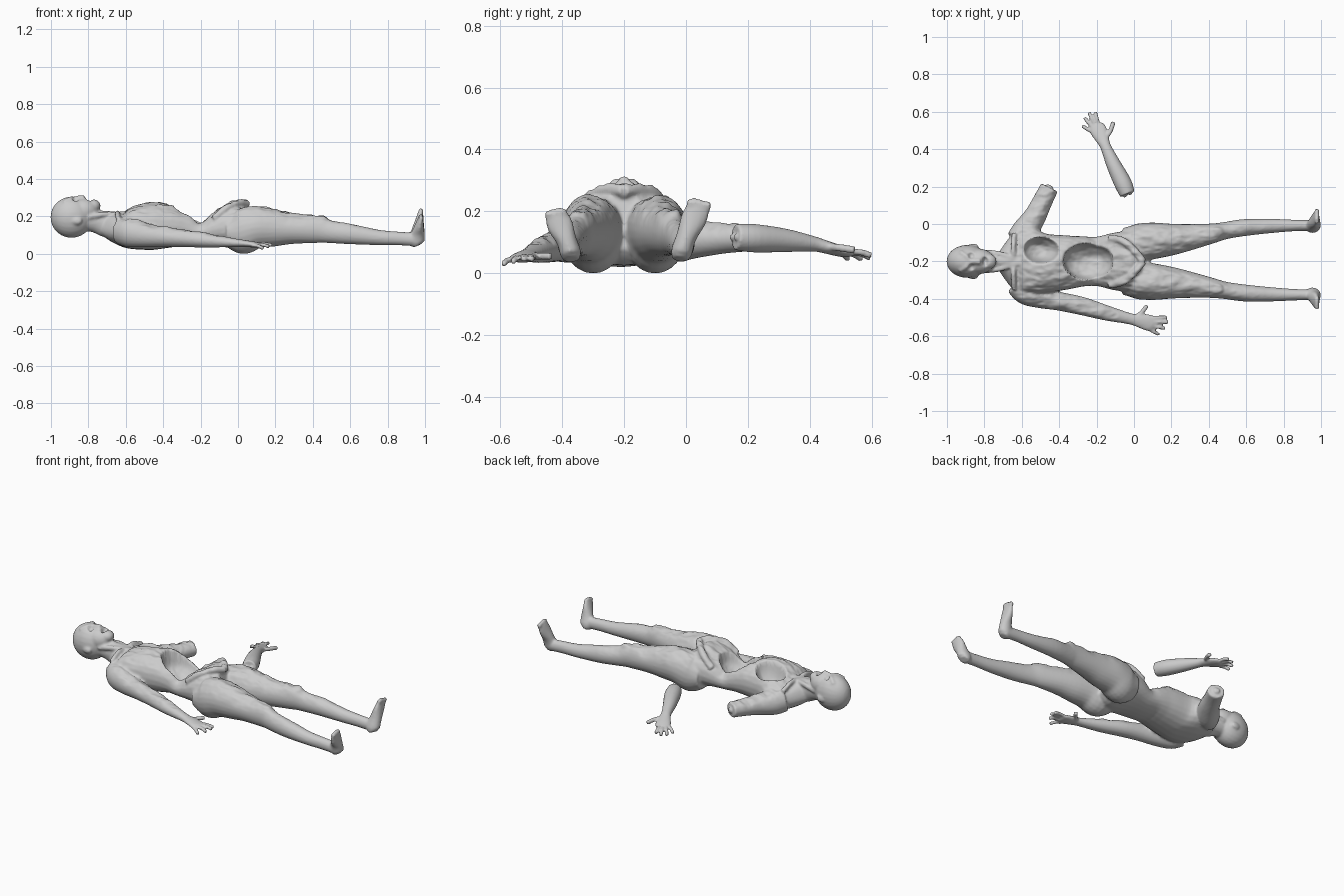
import bpy, bmesh, math
from mathutils import Vector, noise


def spline(rows, n=4):
    """Catmull-Rom interpolation through rows of numbers."""
    out = []
    for i in range(len(rows) - 1):
        p = [Vector(rows[max(0, min(len(rows) - 1, i + k))]) for k in (-1, 0, 1, 2)]
        for s in range(n):
            t = s / n
            out.append(0.5 * (2 * p[1] + (p[2] - p[0]) * t + (2 * p[0] - 5 * p[1] + 4 * p[2] - p[3]) * t * t
                              + (3 * p[1] - p[0] - 3 * p[2] + p[3]) * t ** 3))
    return out + [Vector(rows[-1])]


def tube(bm, rows, ref=(0, 0, 1), sides=24, power=1.0):
    """Loft of ellipses: rows are (x, y, z, side radius, radius along ref)."""
    pts = spline([tuple(r) for r in rows])
    rings = []
    for i, p in enumerate(pts):
        a, b = pts[max(0, i - 1)], pts[min(len(pts) - 1, i + 1)]
        t = (Vector(b[:3]) - Vector(a[:3])).normalized()
        h = Vector(ref).cross(t).normalized()
        u = t.cross(h)
        ring = []
        for k in range(sides):
            c, s = math.cos(2 * math.pi * k / sides), math.sin(2 * math.pi * k / sides)
            c, s = math.copysign(abs(c) ** power, c), math.copysign(abs(s) ** power, s)
            ring.append(bm.verts.new(Vector(p[:3]) + h * c * p[3] + u * s * p[4]))
        rings.append(ring)
    for r, q in zip(rings, rings[1:]):
        for k in range(sides):
            j = (k + 1) % sides
            bm.faces.new((r[k], r[j], q[j], q[k]))
    bm.faces.new(rings[0][::-1])
    bm.faces.new(rings[-1])


def rod(bm, pts, r):
    tube(bm, [(*p, r, r) for p in pts], sides=10)


def ball(bm, c, r):
    """Ellipsoid lofted along x."""
    steps = [math.pi * (k + .15) / 8.3 for k in range(9)]
    tube(bm, [(c[0] - r[0] * math.cos(a), c[1], c[2], r[1] * math.sin(a), r[2] * math.sin(a)) for a in steps])


def make(name, bm):
    me = bpy.data.meshes.new(name)
    bm.to_mesh(me)
    bm.free()
    ob = bpy.data.objects.new(name, me)
    bpy.context.collection.objects.link(ob)
    return ob


def bake(ob):
    """Apply the modifiers and shade smooth."""
    dg = bpy.context.evaluated_depsgraph_get()
    me = bpy.data.meshes.new_from_object(ob.evaluated_get(dg))
    ob.modifiers.clear()
    ob.data = me
    me.polygons.foreach_set("use_smooth", [True] * len(me.polygons))


def merge(ob, voxel):
    ob.modifiers.new("merge", 'REMESH').voxel_size = voxel
    bake(ob)


def soften(ob, n):
    s = ob.modifiers.new("soften", 'SMOOTH')
    s.factor, s.iterations = 0.5, n
    bake(ob)


def reshape(ob, func):
    """Set every vertex height to func(x, y, z, upward normal) in one batch."""
    me = ob.data
    n = len(me.vertices)
    co, no = [0.0] * (3 * n), [0.0] * (3 * n)
    me.vertices.foreach_get("co", co)
    me.vertices.foreach_get("normal", no)
    for i in range(0, 3 * n, 3):
        co[i + 2] = func(co[i], co[i + 1], co[i + 2], no[i + 2])
    me.vertices.foreach_set("co", co)
    me.update()


def fingers(bm, palm, tips, thumb):
    for base, tip in zip(palm, tips):
        a, b = Vector(base), Vector(tip)
        rod(bm, [a, a.lerp(b, .5) + Vector((0, 0, .006)), b], 0.0105)
    rod(bm, thumb, 0.0125)


body = bmesh.new()
# Torso
tube(body, [(-.71, -.2, .165, .055, .06), (-.645, -.2, .14, .15, .08), (-.58, -.2, .135, .185, .105),
            (-.48, -.21, .152, .16, .128), (-.36, -.205, .152, .145, .115), (-.28, -.2, .14, .135, .095),
            (-.2, -.2, .118, .132, .068), (-.1, -.2, .14, .155, .1), (0, -.2, .155, .16, .125),
            (.06, -.2, .17, .10, .09)], power=.9)
# Neck and head
tube(body, [(-.85, -.2, .19, .06, .06), (-.77, -.2, .18, .05, .06), (-.71, -.2, .165, .05, .07), (-.63, -.2, .15, .08, .08)])
ball(body, (-.89, -.2, .2), (.112, .088, .11))
ball(body, (-.83, -.2, .235), (.085, .068, .068))
ball(body, (-.775, -.2, .262), (.04, .04, .034))
tube(body, [(-.885, -.2, .295, .012, .012), (-.85, -.2, .303, .014, .014), (-.822, -.2, .302, .019, .016)])
for s in (-1, 1):
    ball(body, (-.86, -.2 + s * .083, .18), (.028, .011, .02))
    rod(body, [(-.93, -.2 + s * .05, .278), (-.9, -.2 + s * .03, .298), (-.885, -.2 + s * .01, .3)], .012)
    # Collar bone and neck cords
    rod(body, [(-.645, -.2 + s * .02, .215), (-.645, -.2 + s * .08, .22), (-.64, -.2 + s * .15, .19)], .014)
    rod(body, [(-.8, -.2 + s * .05, .2), (-.72, -.2 + s * .04, .215), (-.645, -.2 + s * .015, .215)], .015)
    # Hip bone rim
    rod(body, [(-.13, -.2 + s * .125, .19), (-.06, -.2 + s * .11, .25), (0, -.2 + s * .06, .275), (.05, -.2, .27)], .02)

# Legs and feet, second leg reflected with a slightly tighter spread
leg = [(-.07, -.09, .12, .07, .07), (.01, -.1, .123, .1, .121), (.1, -.09, .145, .098, .112), (.2, -.083, .142, .085, .098),
       (.3, -.07, .138, .07, .08), (.42, -.05, .135, .053, .073), (.49, -.035, .122, .046, .06),
       (.6, -.018, .11, .045, .054), (.75, -.01, .092, .037, .041), (.87, -.008, .086, .03, .036), (.96, -.008, .08, .03, .036)]
foot = [(.962, -.018, .05, .026, .024), (.955, -.014, .075, .034, .042), (.962, .002, .125, .033, .036),
        (.97, .025, .18, .042, .023), (.976, .042, .222, .038, .014)]
for left in (True, False):
    place = (lambda y: y) if left else (lambda y: -.385 - .85 * y)
    rise = 1 if left else .83
    tube(body, [(x, place(y), z, a, b) for x, y, z, a, b in leg])
    tube(body, [(x, place(y), .05 + (z - .05) * rise, a, b) for x, y, z, a, b in foot], ref=(1, 0, 0))
    for k in range(5):
        ball(body, (.978, place(.012 + .015 * k), .05 + (.185 - .004 * abs(k - 1)) * rise), (.013, .01, .015))
    # Kneecap
    ball(body, (.44, place(-.045), .185), (.04, .03, .025))

# Whole arm and hand
tube(body, [(-.63, -.32, .125, .06, .07), (-.58, -.365, .118, .066, .078), (-.5, -.392, .105, .058, .066),
            (-.4, -.413, .096, .05, .054), (-.28, -.438, .086, .049, .046), (-.15, -.475, .075, .041, .037),
            (-.02, -.507, .064, .03, .023), (.03, -.518, .06, .037, .019), (.08, -.528, .055, .045, .016),
            (.105, -.533, .053, .036, .013)])
fingers(body, [(.09, -.5, .053), (.095, -.523, .054), (.095, -.545, .052), (.08, -.562, .048)],
        [(.178, -.498, .05), (.185, -.525, .05), (.168, -.558, .042), (.135, -.592, .033)],
        [(.01, -.5, .06), (.045, -.468, .06), (.07, -.435, .06)])
# Upper arm stump with bone end
tube(body, [(-.63, -.09, .125, .06, .07), (-.585, -.04, .115, .07, .075), (-.53, .04, .115, .06, .06),
            (-.49, .12, .118, .053, .05), (-.452, .195, .12, .05, .045)])
rod(body, [(-.47, .16, .12), (-.447, .207, .12)], .018)
skin = make("body", body)
merge(skin, .0075)

# Hollows: opened chest, opened belly, mouth, eye sockets
hollows = [((-.5, -.135, .29), (.1, .075, .14)), ((-.245, -.2, .21), (.13, .098, .105)),
           ((-.796, -.2, .298), (.014, .026, .03)),
           ((-.868, -.165, .302), (.018, .021, .02)), ((-.868, -.235, .302), (.018, .021, .02))]


def press(x, y, z, up):
    for c, r in hollows:
        d = ((x - c[0]) / r[0]) ** 2 + ((y - c[1]) / r[1]) ** 2
        if d < 1:
            z = min(z, c[2] - r[2] * math.sqrt(1 - d))
    return z


def tissue(x, y, z, up):
    """Uneven relief on the upward-facing opened areas."""
    if up > .2 and z > .1 and -.68 < x < .75:
        fade = min(1, (x + .68) / .08, (.75 - x) / .3) * min(1, up * 1.5)
        z += fade * .009 * noise.noise(Vector((x * 14, y * 28, z * 14)))
        z += fade * .005 * noise.noise(Vector((x * 30, y * 60, z * 30)))
    return z


reshape(skin, press)
reshape(skin, tissue)
soften(skin, 2)

# Detached forearm and hand
arm = bmesh.new()
tube(arm, [(-.035, .16, .122, .041, .042), (-.06, .22, .118, .047, .046), (-.11, .32, .111, .039, .038),
           (-.15, .41, .1, .029, .025), (-.167, .45, .09, .035, .021), (-.19, .5, .076, .045, .018),
           (-.203, .53, .07, .036, .013)])
fingers(arm, [(-.228, .495, .068), (-.222, .515, .07), (-.21, .53, .071), (-.19, .53, .072)],
        [(-.276, .524, .05), (-.264, .568, .05), (-.24, .595, .055), (-.207, .598, .062)],
        [(-.165, .45, .09), (-.13, .49, .088), (-.11, .545, .08)])
for dx in (-.014, .014):
    rod(arm, [(-.05 + dx, .19, .12), (-.031 + dx, .15 + dx * .5, .122)], .01)
loose = make("detached_forearm", arm)
merge(loose, .006)
soften(loose, 2)

# Rest on the ground
low = min(c[2] for c in skin.bound_box)
for ob in (skin, loose):
    ob.location.z = -low
